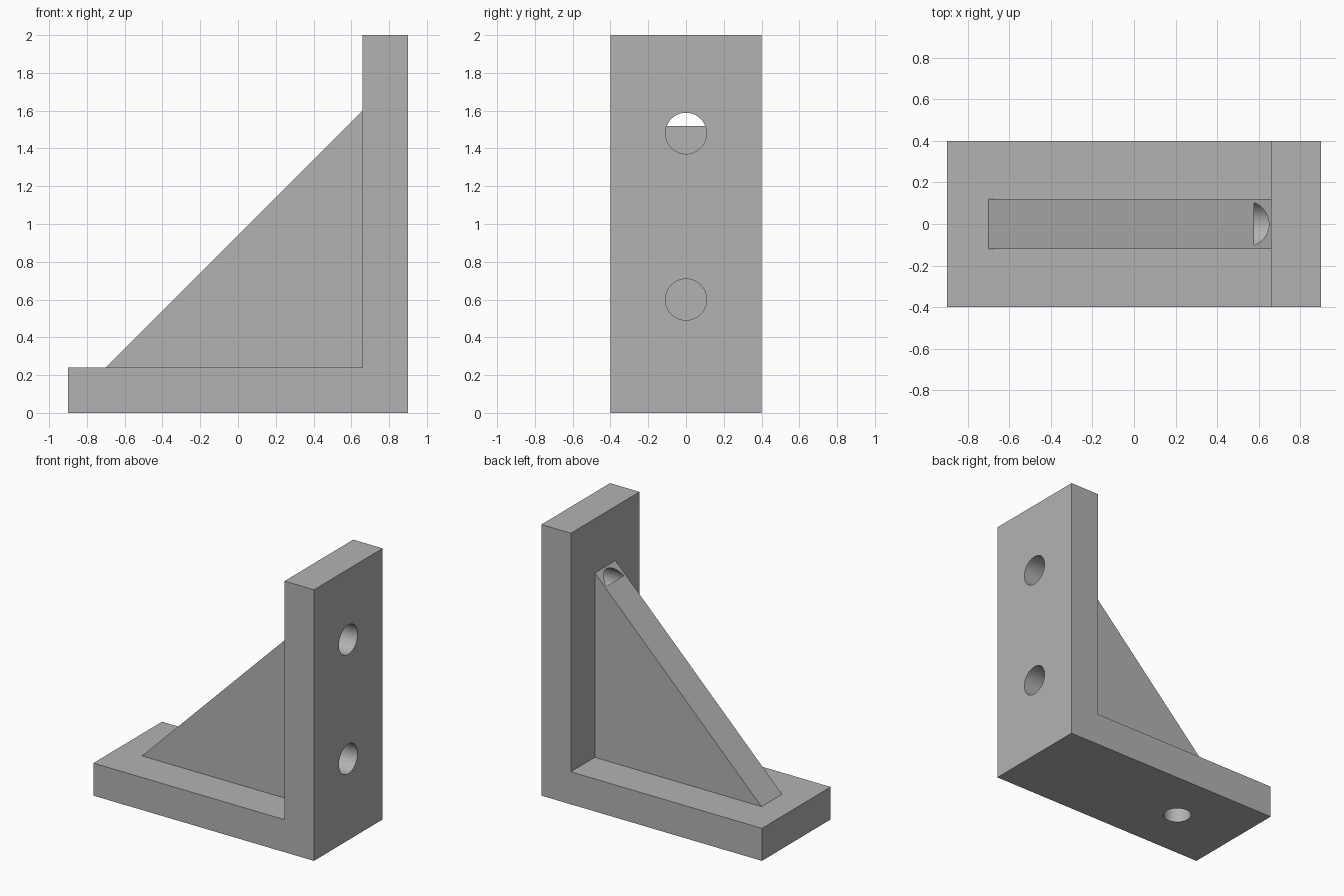
import bpy
import math
from mathutils import Vector

cube = bpy.data.objects.get("Cube")
if cube:
    bpy.data.objects.remove(cube, do_unlink=True)

grey = bpy.data.materials.new("plain_grey")
grey.use_nodes = True
COLOUR = (0.45, 0.45, 0.45, 1)
grey.diffuse_color = COLOUR
grey.node_tree.nodes["Principled BSDF"].inputs["Base Color"].default_value = COLOUR


def extrude_profile(name, profile, half_width):
    """Solid made from an x-z outline, extruded evenly along y."""
    n = len(profile)
    verts = [(x, y, z) for y in (-half_width, half_width) for x, z in profile]
    faces = [list(range(n)), list(range(2 * n - 1, n - 1, -1))]
    faces += [[i, i + n, (i + 1) % n + n, (i + 1) % n] for i in range(n)]
    mesh = bpy.data.meshes.new(name)
    mesh.from_pydata(verts, [], faces)
    mesh.materials.append(grey)
    obj = bpy.data.objects.new(name, mesh)
    bpy.context.collection.objects.link(obj)
    return obj


def hole_cutter(name, start, end, radius):
    """Cylinder running between two points."""
    start, end = Vector(start), Vector(end)
    axis = end - start
    bpy.ops.mesh.primitive_cylinder_add(
        vertices=64, radius=radius, depth=axis.length, location=(start + end) / 2,
        rotation=axis.to_track_quat("Z", "Y").to_euler())
    obj = bpy.context.object
    obj.name = name
    obj.data.materials.append(grey)
    return obj


def combine(target, other, operation):
    """Apply a boolean and remove the helper."""
    other.hide_render = True
    mod = target.modifiers.new(operation.lower(), "BOOLEAN")
    mod.operation, mod.object, mod.solver = operation, other, "EXACT"
    bpy.context.view_layer.objects.active = target
    bpy.ops.object.modifier_apply(modifier=mod.name)
    bpy.data.objects.remove(other, do_unlink=True)


# L-shaped base and upright
bracket = extrude_profile("angle_bracket", [
    (-0.9, 0), (0.9, 0), (0.9, 2), (0.66, 2), (0.66, 0.24), (-0.9, 0.24)], 0.4)

# Triangular stiffening rib, sunk slightly into the plates for a clean union
rib = extrude_profile("stiffening_rib", [
    (-0.7, 0.24), (-0.7, 0.2), (0.7, 0.2), (0.7, 1.6), (0.66, 1.6)], 0.12)
combine(bracket, rib, "UNION")

# Blind bolt holes: two in the upright, one in the base
for height in (0.6, 1.48):
    combine(bracket, hole_cutter("upright_hole", (1, 0, height), (0.578, 0, height), 0.109),
            "DIFFERENCE")
combine(bracket, hole_cutter("base_hole", (-0.39, 0, -0.1), (-0.39, 0, 0.32), 0.095),
        "DIFFERENCE")

# Smooth hole walls, crisp plate edges
bpy.ops.object.select_all(action="DESELECT")
bracket.select_set(True)
bpy.context.view_layer.objects.active = bracket
bpy.ops.object.shade_smooth_by_angle(angle=math.radians(30))
